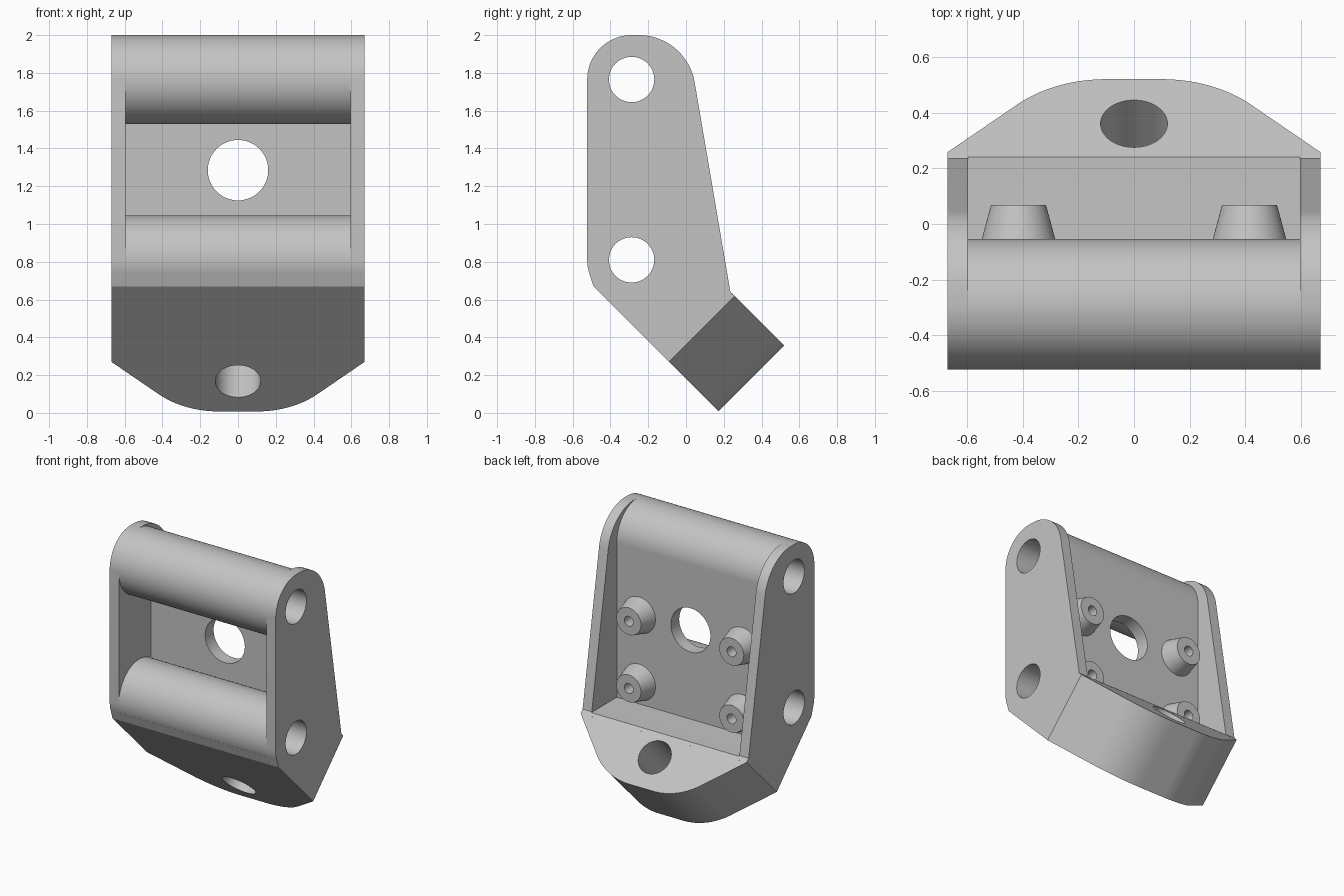
import bpy, bmesh
from math import cos, sin, radians, pi, sqrt
from mathutils import Vector

if "Cube" in bpy.data.objects:
    bpy.data.objects.remove(bpy.data.objects["Cube"], do_unlink=True)

grey = bpy.data.materials.new("light grey")
grey.use_nodes = True
COLOUR = (0.55, 0.55, 0.55, 1)
grey.diffuse_color = COLOUR
grey.node_tree.nodes["Principled BSDF"].inputs["Base Color"].default_value = COLOUR

X, Y, Z = Vector((1, 0, 0)), Vector((0, 1, 0)), Vector((0, 0, 1))
DOWN_SLOPE = (Y - Z) / sqrt(2)
UP_SLOPE = (Y + Z) / sqrt(2)

INNER, OUTER = 0.596, 0.67        # inside and outside of the side plates
BAR_Y, BAR_R, BORE_R = -0.288, 0.235, 0.12
HIGH, LOW = 1.765, 0.81           # bar heights


def arc(a, b, r, start, end, n=24):
    return [(a + r * cos(radians(start + (end - start) * i / n)),
             b + r * sin(radians(start + (end - start) * i / n))) for i in range(n + 1)]


def prism(name, points, u, v, origin, sweep, scale=1.0):
    """Outline in the u, v plane, swept along a vector, optionally tapered about the origin."""
    bm = bmesh.new()
    rings = []
    for base, k in ((origin, 1.0), (origin + sweep, scale)):
        rings.append([bm.verts.new(base + u * a * k + v * b * k) for a, b in points])
    n = len(points)
    bm.faces.new(rings[0])
    bm.faces.new(rings[1])
    for i in range(n):
        j = (i + 1) % n
        bm.faces.new((rings[0][i], rings[0][j], rings[1][j], rings[1][i]))
    bmesh.ops.recalc_face_normals(bm, faces=bm.faces[:])
    mesh = bpy.data.meshes.new(name)
    bm.to_mesh(mesh)
    bm.free()
    ob = bpy.data.objects.new(name, mesh)
    bpy.context.collection.objects.link(ob)
    mesh.materials.append(grey)
    return ob


def circle(r, a=0, b=0, n=64):
    return arc(a, b, r, 0, 360, n)[:-1]


def cut(ob, *args):
    cutter = prism("cutter", *args)
    cutter.hide_render = True
    mod = ob.modifiers.new("hole", 'BOOLEAN')
    mod.operation, mod.solver, mod.object = 'DIFFERENCE', 'EXACT', cutter
    activate(ob)
    bpy.ops.object.modifier_apply(modifier=mod.name)
    bpy.data.objects.remove(cutter, do_unlink=True)


def activate(ob):
    for o in bpy.context.selected_objects:
        o.select_set(False)
    ob.select_set(True)
    bpy.context.view_layer.objects.active = ob


def bore(ob, z):
    cut(ob, circle(BORE_R, BAR_Y, z), Y, Z, X * -1, X * 2)


parts = []

# Side plates with two bores each
plate = (arc(BAR_Y, HIGH, BAR_R, 180, 90) + arc(-0.25, 1.7, 0.3, 90, 10)
         + [(0.235, 0.64), (0.258, 0.618), (-0.09, 0.27), (-0.49, 0.67)]
         + arc(BAR_Y, LOW, BAR_R, 198, 180, 6))
for side, x in (("left", INNER), ("right", -OUTER)):
    ob = prism(side + "_side_plate", plate, Y, Z, X * x, X * (OUTER - INNER))
    bore(ob, HIGH)
    bore(ob, LOW)
    parts.append(ob)

# Hollow cross bars
for name, z in (("upper_bar", HIGH), ("lower_bar", LOW)):
    ob = prism(name, circle(BAR_R, BAR_Y, z, 96), Y, Z, X * -INNER, X * 2 * INNER)
    bore(ob, z)
    parts.append(ob)

# Web between the bars, with a round window
WEB_BACK = BAR_Y + BAR_R
web = prism("web", [(-0.15, 0.6), (WEB_BACK, 0.6), (WEB_BACK, HIGH), (-0.15, HIGH)],
            Y, Z, X * -INNER, X * 2 * INNER)
cut(web, circle(0.16, 0, 1.285), X, Z, Y * -1, Y * 2)
parts.append(web)

# Foot below the lower bar
foot = [(-0.512, 0.737), (-0.49, 0.67), (-0.09, 0.27), (0.258, 0.618), (0.24, 0.636),
        (-0.06, 0.636), (-0.35, 0.65), (-0.45, 0.737)]
parts.append(prism("foot", foot, Y, Z, X * -INNER, X * 2 * INNER))

# Angled tongue with a rounded end and a hole
half = [(OUTER, 0)] + arc(0.1, -0.09, 0.461, 46, 90)[::1]
outline = half + [(-a, b) for a, b in reversed(half)]
start = Vector((0, -0.09, 0.27))
tongue = prism("tongue", outline, X, DOWN_SLOPE, start, UP_SLOPE * 0.492)
cut(tongue, circle(0.12, 0, 0.145), X, DOWN_SLOPE, start - UP_SLOPE, UP_SLOPE * 2)
parts.append(tongue)

# Tapered bosses with blind screw holes
for x, side in ((0.415, "left"), (-0.415, "right")):
    for z, level in ((1.285, "upper"), (0.795, "lower")):
        base = Vector((x, WEB_BACK - 0.002, z))
        ob = prism(f"{level}_{side}_boss", circle(0.132), X, Z, base, Y * 0.123, 0.75)
        cut(ob, circle(0.036, n=32), X, Z, base + Y * 0.01, Y * 0.3)
        parts.append(ob)

for ob in parts:
    activate(ob)
    bpy.ops.object.shade_smooth_by_angle(angle=radians(25))
